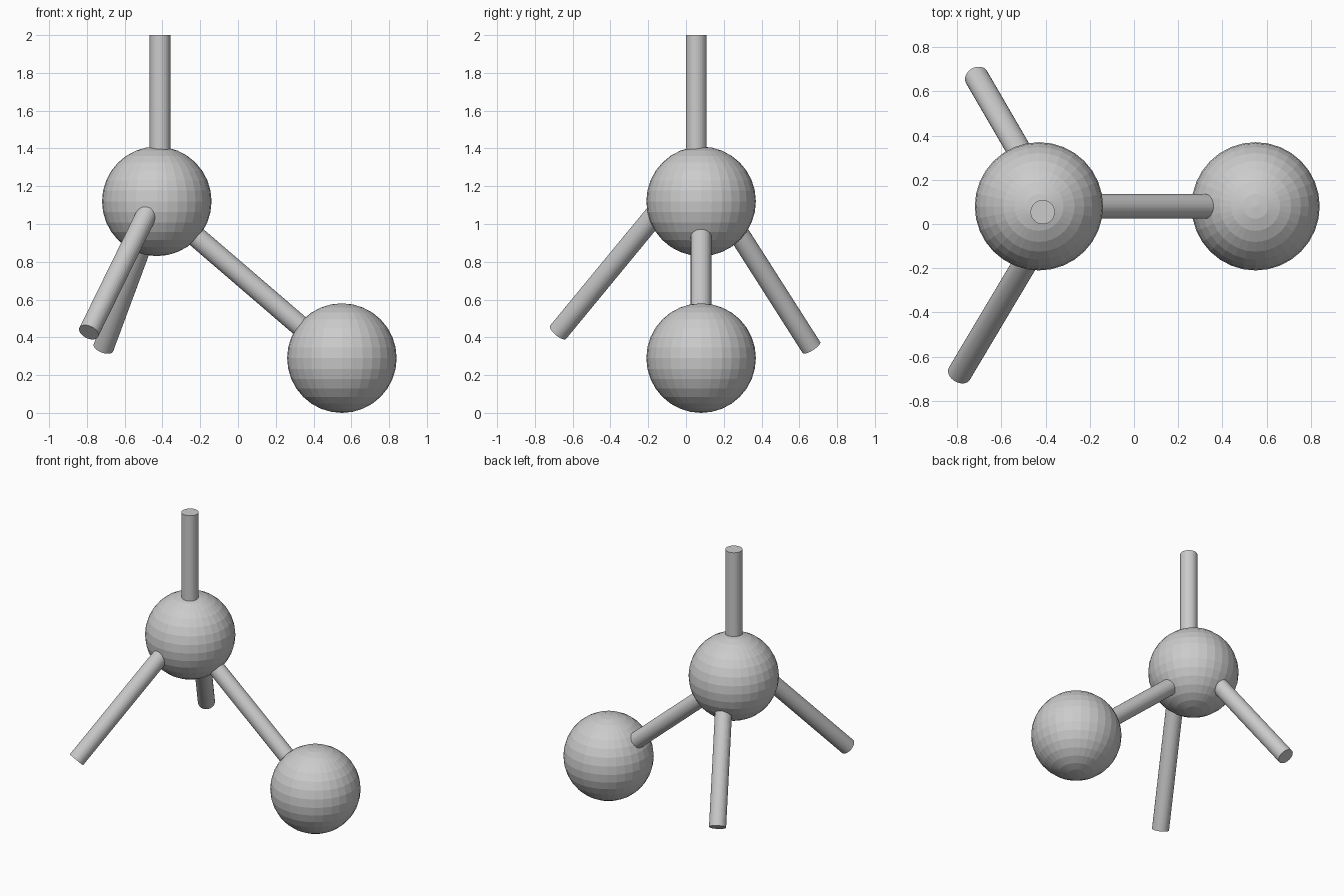
import bpy
from mathutils import Vector

if "Cube" in bpy.data.objects:
    bpy.data.objects.remove(bpy.data.objects["Cube"])

BALL_RADIUS = 0.29
ROD_RADIUS = 0.055


def ball(name, centre):
    bpy.ops.mesh.primitive_uv_sphere_add(segments=32, ring_count=16,
                                         radius=BALL_RADIUS, location=centre)
    bpy.context.object.name = name


def rod(name, start, end):
    start, end = Vector(start), Vector(end)
    axis = end - start
    bpy.ops.mesh.primitive_cylinder_add(vertices=32, radius=ROD_RADIUS,
                                        depth=axis.length,
                                        location=(start + end) / 2)
    obj = bpy.context.object
    obj.name = name
    obj.rotation_euler = axis.to_track_quat('Z', 'Y').to_euler()


# Two balls
ball("upper_ball", (-0.43, 0.08, 1.12))
ball("lower_ball", (0.55, 0.08, 0.29))

# Rods, each starting inside the upper ball
rod("top_rod", (-0.413, 0.054, 1.12), (-0.413, 0.054, 2.0))
rod("joining_rod", (-0.43, 0.08, 1.112), (0.55, 0.08, 0.27))
rod("front_rod", (-0.45, -0.106, 1.12), (-0.79, -0.677, 0.427))
rod("back_rod", (-0.425, 0.17, 1.12), (-0.712, 0.664, 0.346))
